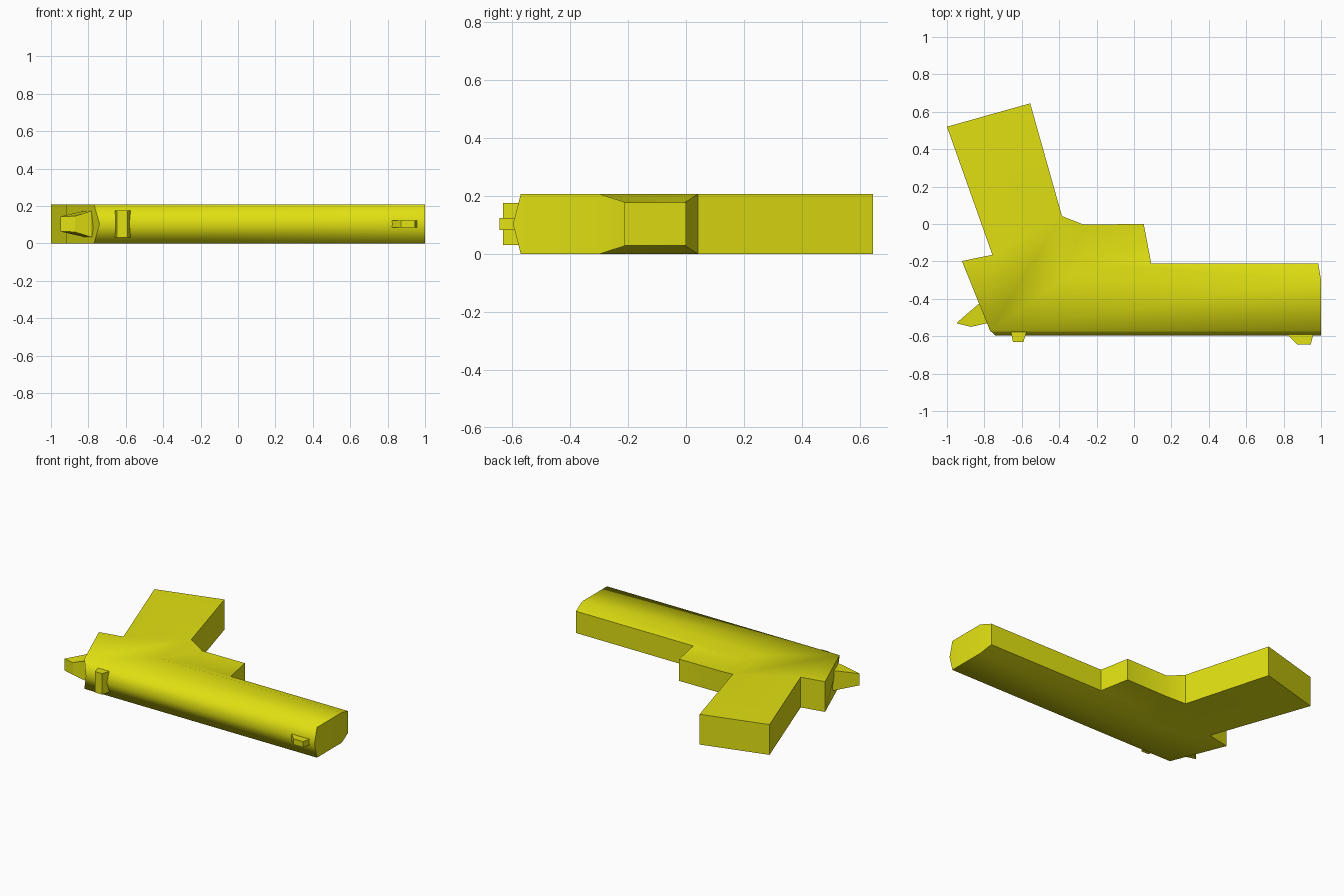
import bpy, bmesh, math

if "Cube" in bpy.data.objects:
    bpy.data.objects.remove(bpy.data.objects["Cube"])

Z0 = 0.104          # mid plane of the toy, which lies on its side
F, N = 0.104, 0.075  # full and narrow half thickness

yellow = bpy.data.materials.new("yellow")
yellow.diffuse_color = (0.75, 0.75, 0.006, 1)
yellow.use_nodes = True
yellow.node_tree.nodes["Principled BSDF"].inputs["Base Color"].default_value = yellow.diffuse_color


def finish(name, bm):
    bmesh.ops.recalc_face_normals(bm, faces=bm.faces)
    me = bpy.data.meshes.new(name)
    bm.to_mesh(me)
    bm.free()
    me.materials.append(yellow)
    ob = bpy.data.objects.new(name, me)
    bpy.context.collection.objects.link(ob)
    return ob


def plate(name, outline):
    """Closed outline of (x, y, half thickness), mirrored about the mid plane."""
    bm = bmesh.new()
    up = [bm.verts.new((x, y, Z0 + h)) for x, y, h in outline]
    dn = [bm.verts.new((x, y, Z0 - h)) for x, y, h in outline]
    bm.faces.new(up)
    bm.faces.new(dn[::-1])
    n = len(outline)
    for i in range(n):
        j = (i + 1) % n
        bm.faces.new((up[i], dn[i], dn[j], up[j]))
    return finish(name, bm)


# Body: grip, slide and trigger housing in one shell
pts = {
    "A": (-1, 0.52, F), "B": (-0.555, 0.645, F), "C": (-0.385, 0.042, F),
    "D": (-0.27, -0.003, N), "E": (0.052, 0, N), "G": (0.092, -0.21, N),
    "H": (0.985, -0.21, N), "I": (1, -0.30, F), "J": (1, -0.57, F),
    "K": (-0.77, -0.57, F), "L": (-0.92, -0.198, F), "M": (-0.757, -0.165, F),
    "Q": (-0.385, -0.30, F), "R": (-0.27, -0.21, N),
}
bm = bmesh.new()
up = {k: bm.verts.new((x, y, Z0 + h)) for k, (x, y, h) in pts.items()}
dn = {k: bm.verts.new((x, y, Z0 - h)) for k, (x, y, h) in pts.items()}
# broad sides
for side in (up, dn):
    for f in ("AMCB", "MLKQC", "KJIQ", "QIHGR", "RGED", "QRDC"):
        bm.faces.new([side[k] for k in f])
# rim walls
rim = "LMABCDEGHI"
rim = "LMABCDEGHI"
order = "LMABCDEGHI"
for a, b in zip("LMABCDEGH", "MABCDEGHI"):
    bm.faces.new((up[a], dn[a], dn[b], up[b]))
# ridge along the top of the slide, and both end caps
kr = bm.verts.new((-0.74, -0.597, Z0))
jr = bm.verts.new((1, -0.597, Z0))
for side in (up, dn):
    bm.faces.new((side["K"], side["J"], jr, kr))
bm.faces.new((up["I"], up["J"], jr, dn["J"], dn["I"]))
bm.faces.new((up["L"], up["K"], kr, dn["K"], dn["L"]))
bm.normal_update()
bmesh.ops.recalc_face_normals(bm, faces=bm.faces)
# smooth shading, sharp except along the rounded slide
for f in bm.faces:
    f.smooth = True
for e in bm.edges:
    along = all(v.co.y < -0.55 for v in e.verts) and e.calc_length() > 1
    e.smooth = along or e.calc_face_angle(0) < math.radians(32)
finish("pistol_body", bm)

# Hammer at the back of the slide
plate("hammer", [(-0.80, -0.40, 0.072), (-0.83, -0.427, 0.068),
                 (-0.95, -0.53, 0.040), (-0.872, -0.55, 0.042),
                 (-0.785, -0.53, 0.070), (-0.74, -0.50, 0.072)])

# Sights on the slide
plate("rear_sight", [(-0.66, -0.565, 0.072), (-0.647, -0.632, 0.072),
                     (-0.592, -0.632, 0.072), (-0.57, -0.565, 0.072)])
plate("front_sight", [(0.815, -0.585, 0.02), (0.872, -0.643, 0.02),
                      (0.945, -0.643, 0.02), (0.96, -0.585, 0.02)])
